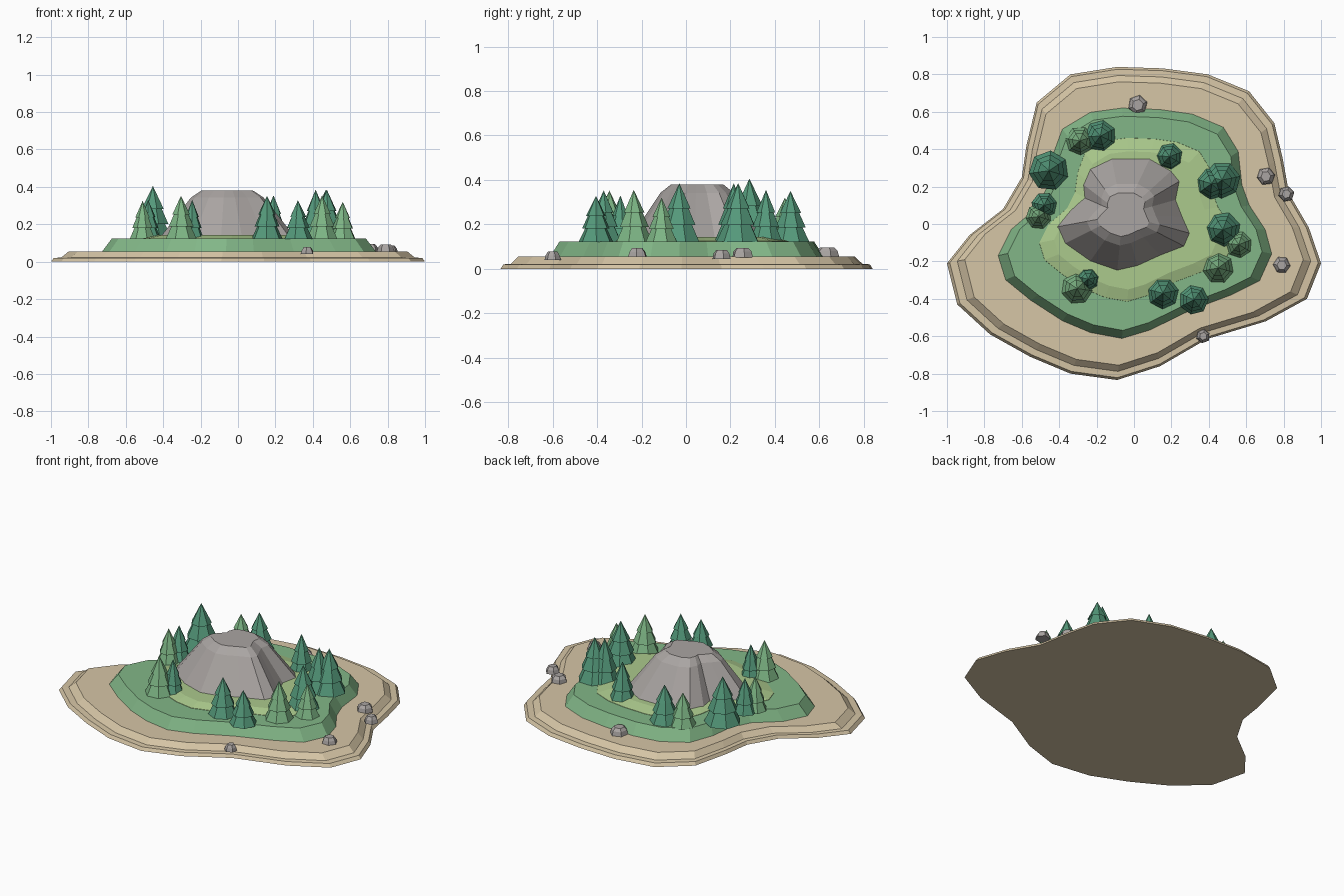
import bpy, bmesh, math, random
from mathutils import Vector

if "Cube" in bpy.data.objects:
    bpy.data.objects.remove(bpy.data.objects["Cube"])

random.seed(4)


def mat(name, rgb):
    m = bpy.data.materials.new(name)
    lin = [c / 12.92 if c <= 0.04045 else ((c + 0.055) / 1.055) ** 2.4 for c in rgb]
    m.diffuse_color = (*lin, 1)
    m.use_nodes = True
    m.node_tree.nodes["Principled BSDF"].inputs["Base Color"].default_value = m.diffuse_color
    return m


SAND = mat("sand", (0.84, 0.775, 0.65))
GRASS = mat("grass", (0.51, 0.715, 0.53))
MEADOW = mat("meadow", (0.67, 0.79, 0.55))
STONE = mat("stone", (0.665, 0.645, 0.635))
PINE = mat("dark_pine", (0.33, 0.60, 0.48))
FIR = mat("light_fir", (0.49, 0.71, 0.52))


def loft(name, rings, material):
    """Closed solid through rings of equal point count; a one-point ring is a tip."""
    bm = bmesh.new()
    loops = [[bm.verts.new(p) for p in r] for r in rings]
    n = len(loops[0])
    bm.faces.new(loops[0][::-1])
    for a, b in zip(loops, loops[1:]):
        for i in range(n):
            j = (i + 1) % n
            if len(b) == 1:
                bm.faces.new((a[i], a[j], b[0]))
            else:
                bm.faces.new((a[i], a[j], b[j], b[i]))
    if len(loops[-1]) > 1:
        bm.faces.new(loops[-1])
    bmesh.ops.recalc_face_normals(bm, faces=bm.faces)
    me = bpy.data.meshes.new(name)
    bm.to_mesh(me)
    bm.free()
    me.materials.append(material)
    ob = bpy.data.objects.new(name, me)
    bpy.context.collection.objects.link(ob)
    return ob


def terrace(name, outline, steps, material, c=(0, 0)):
    """Scale an outline about c; steps are (scale, z)."""
    pts = outline[::-1]
    loft(name, [[(c[0] + (x - c[0]) * s, c[1] + (y - c[1]) * s, z) for x, y in pts]
                for s, z in steps], material)


# island outlines seen from above, clockwise
shore = [(-1, -.21), (-.88, -.06), (-.70, .08), (-.60, .25), (-.575, .42), (-.52, .65),
         (-.34, .80), (-.09, .84), (.155, .832), (.395, .80), (.615, .71), (.75, .54),
         (.795, .35), (.83, .16), (.935, -.02), (1, -.21), (.925, -.40), (.705, -.52),
         (.39, -.615), (.14, -.76), (-.09, -.834), (-.34, -.80), (-.555, -.71),
         (-.77, -.59), (-.945, -.43)]
lawn = [(-.73, -.17), (-.66, -.03), (-.52, .09), (-.46, .21), (-.44, .36), (-.385, .51),
        (-.235, .60), (-.065, .623), (.14, .615), (.315, .59), (.48, .52), (.56, .39),
        (.58, .21), (.62, .10), (.705, -.03), (.74, -.16), (.675, -.305), (.525, -.38),
        (.30, -.465), (.085, -.57), (-.065, -.615), (-.235, -.583), (-.385, -.52),
        (-.555, -.41), (-.69, -.30)]
crag = [(-.41, -.015), (-.34, .07), (-.265, .14), (-.27, .21), (-.235, .295), (-.12, .35),
        (.085, .35), (.20, .285), (.245, .23), (.225, .13), (.26, .04), (.30, -.05),
        (.27, -.12), (.14, -.17), (.02, -.225), (-.09, -.25), (-.235, -.20), (-.37, -.105)]

terrace("beach", shore, [(1, 0), (.985, .02), (.945, .022), (.905, .055)], SAND)
terrace("grass_terrace", lawn, [(1, .05), (.925, .123)], GRASS)
terrace("meadow", [(x * .71 + .01, y * .71 + .02) for x, y in lawn],
        [(1, .118), (.995, .125), (.84, .143)], MEADOW)
terrace("rocky_hill", crag, [(1, .138), (.55, .342), (.39, .38)], STONE, (-.06, .05))


def ring(x, y, z, r, n, turn, wob=0):
    return [(x + r * (1 + random.uniform(-wob, wob)) * math.cos(turn + i * math.tau / n),
             y + r * (1 + random.uniform(-wob, wob)) * math.sin(turn + i * math.tau / n), z)
            for i in range(n)]


# conifers: x, y, radius, top height, material
trees = [(-.455, .285, .108, .405, PINE), (-.29, .445, .078, .32, FIR),
         (-.18, .47, .087, .35, PINE), (.19, .36, .077, .355, PINE),
         (.415, .215, .088, .385, PINE), (.47, .235, .10, .385, PINE),
         (-.48, .10, .07, .33, PINE), (-.51, .04, .07, .325, FIR),
         (.475, -.03, .097, .385, PINE), (.56, -.11, .073, .32, FIR),
         (.45, -.235, .085, .355, FIR), (.155, -.37, .086, .352, PINE),
         (.32, -.405, .08, .328, PINE), (-.305, -.345, .086, .352, FIR),
         (-.245, -.295, .065, .33, PINE)]
# stacked skirts: (radius factor, height factor)
tiers = [(1, 0), (.58, .33), (.80, .29), (.40, .62), (.56, .57)]
for k, (x, y, r, top, m) in enumerate(trees):
    base, turn = .12, random.uniform(0, math.tau)
    h = top - base
    rings = [ring(x, y, base + h * f, r * s, 7, turn) for s, f in tiers]
    loft(f"conifer_{k + 1}", rings + [[(x, y, top)]], m)

# boulders on the beach: x, y, base z, radius
for k, (x, y, z, r) in enumerate([(.02, .635, .05, .056), (.705, .255, .05, .05),
                                  (.815, .16, .045, .043), (.79, -.22, .05, .047),
                                  (.37, -.60, .04, .037)]):
    t = random.uniform(0, math.tau)
    loft(f"boulder_{k + 1}", [ring(x, y, z, r, 6, t, .06), ring(x, y, z + r * .55, r * .85, 6, t, .06),
                              ring(x, y, z + .02 + r * .48, r * .55, 6, t, .06)], STONE)
